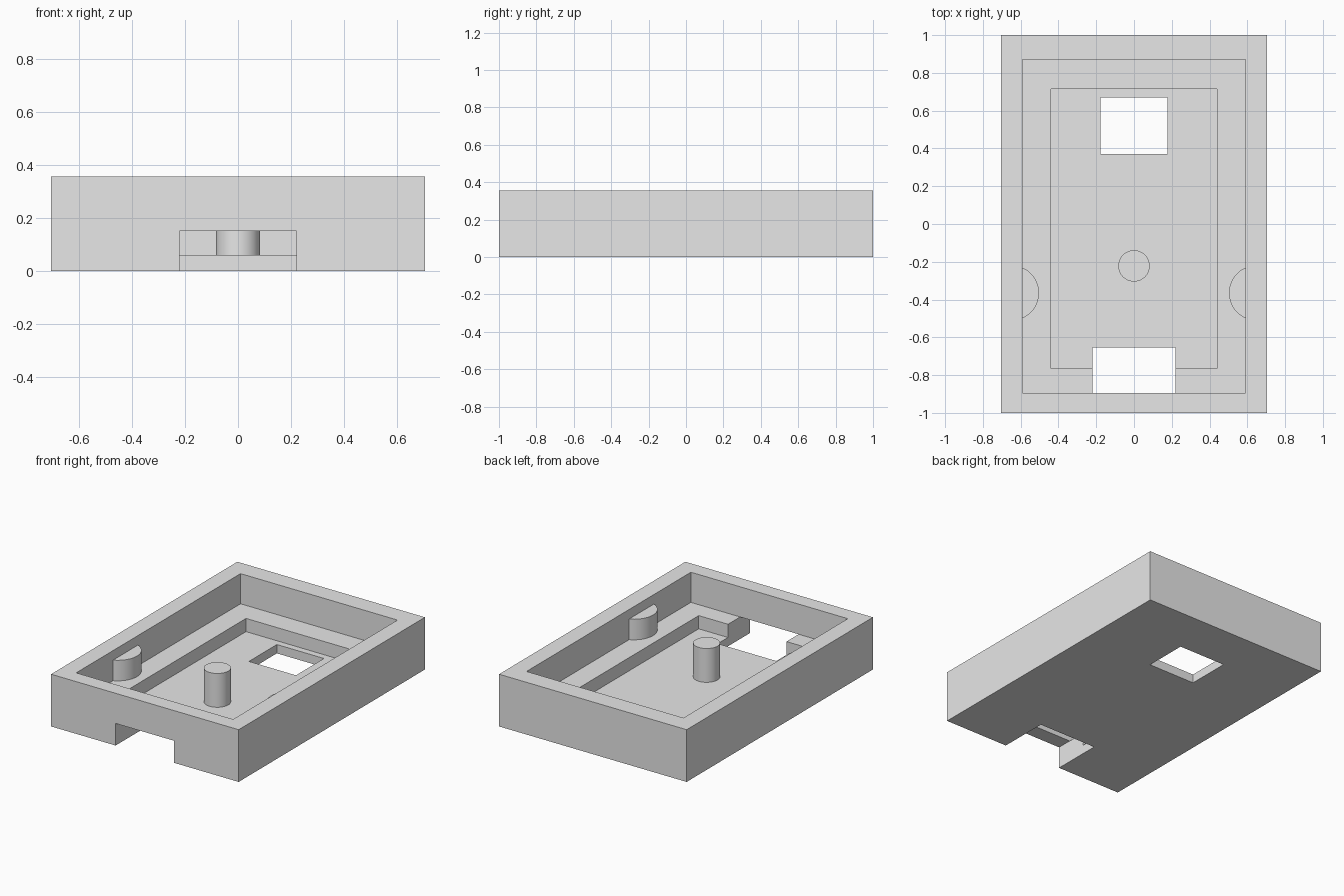
import bpy, bmesh, math

if "Cube" in bpy.data.objects:
    bpy.data.objects.remove(bpy.data.objects["Cube"], do_unlink=True)

grey = bpy.data.materials.new("light_grey")
grey.use_nodes = True
grey.diffuse_color = (0.8, 0.8, 0.8, 1)
grey.node_tree.nodes["Principled BSDF"].inputs["Base Color"].default_value = (0.8, 0.8, 0.8, 1)

FLOOR, LEDGE, RIM, POST_TOP = 0.06, 0.15, 0.355, 0.29
POCKET_X = 0.59


def prism(name, outline, z0, z1):
    """Extrude a counter-clockwise outline from z0 to z1."""
    bm = bmesh.new()
    base = [bm.verts.new((x, y, z0)) for x, y in outline]
    top = [bm.verts.new((x, y, z1)) for x, y in outline]
    bm.faces.new(base[::-1])
    bm.faces.new(top)
    n = len(outline)
    for i in range(n):
        j = (i + 1) % n
        bm.faces.new((base[i], base[j], top[j], top[i]))
    bmesh.ops.recalc_face_normals(bm, faces=bm.faces)
    mesh = bpy.data.meshes.new(name)
    bm.to_mesh(mesh)
    bm.free()
    mesh.materials.append(grey)
    obj = bpy.data.objects.new(name, mesh)
    bpy.context.scene.collection.objects.link(obj)
    return obj


def box(name, x0, x1, y0, y1, z0, z1):
    return prism(name, [(x0, y0), (x1, y0), (x1, y1), (x0, y1)], z0, z1)


def arc(cx, cy, r, start, end, steps):
    return [(cx + r * math.cos(start + (end - start) * i / steps),
             cy + r * math.sin(start + (end - start) * i / steps)) for i in range(steps + 1)]


def activate(obj):
    bpy.ops.object.select_all(action="DESELECT")
    obj.select_set(True)
    bpy.context.view_layer.objects.active = obj


def cut(target, cutter):
    cutter.hide_render = True
    mod = target.modifiers.new("cut", "BOOLEAN")
    mod.operation, mod.solver, mod.object = "DIFFERENCE", "EXACT", cutter
    activate(target)
    bpy.ops.object.modifier_apply(modifier=mod.name)
    bpy.data.objects.remove(cutter, do_unlink=True)


# Tray: block with two stepped pockets, a floor window and a front notch
tray = box("tray", -0.705, 0.705, -1, 1, 0, RIM)
cut(tray, box("upper_pocket", -POCKET_X, POCKET_X, -0.895, 0.87, LEDGE, 0.5))
cut(tray, box("lower_pocket", -0.44, 0.44, -0.765, 0.715, FLOOR, 0.5))
cut(tray, box("floor_window", -0.177, 0.177, 0.37, 0.67, -0.1, 0.5))
cut(tray, box("front_notch", -0.22, 0.22, -1.1, -0.655, -0.1, LEDGE))

# Round post on the floor
post = prism("centre_post", arc(0, -0.222, 0.083, 0, 2 * math.pi, 48)[:-1], FLOOR, POST_TOP)

# Rounded bosses on the ledge against both side walls
radius, centre_x = 0.146, 0.649
half = math.acos((centre_x - POCKET_X) / radius)
half = math.pi - half
parts = [post]
for side, name in ((1, "left_boss"), (-1, "right_boss")):
    mid = math.pi if side > 0 else 0
    spread = math.pi - half
    parts.append(prism(name, arc(side * centre_x, -0.365, radius, mid - spread, mid + spread, 32),
                       LEDGE, POST_TOP))

for part in parts:
    activate(part)
    bpy.ops.object.shade_smooth_by_angle(angle=math.radians(30))
